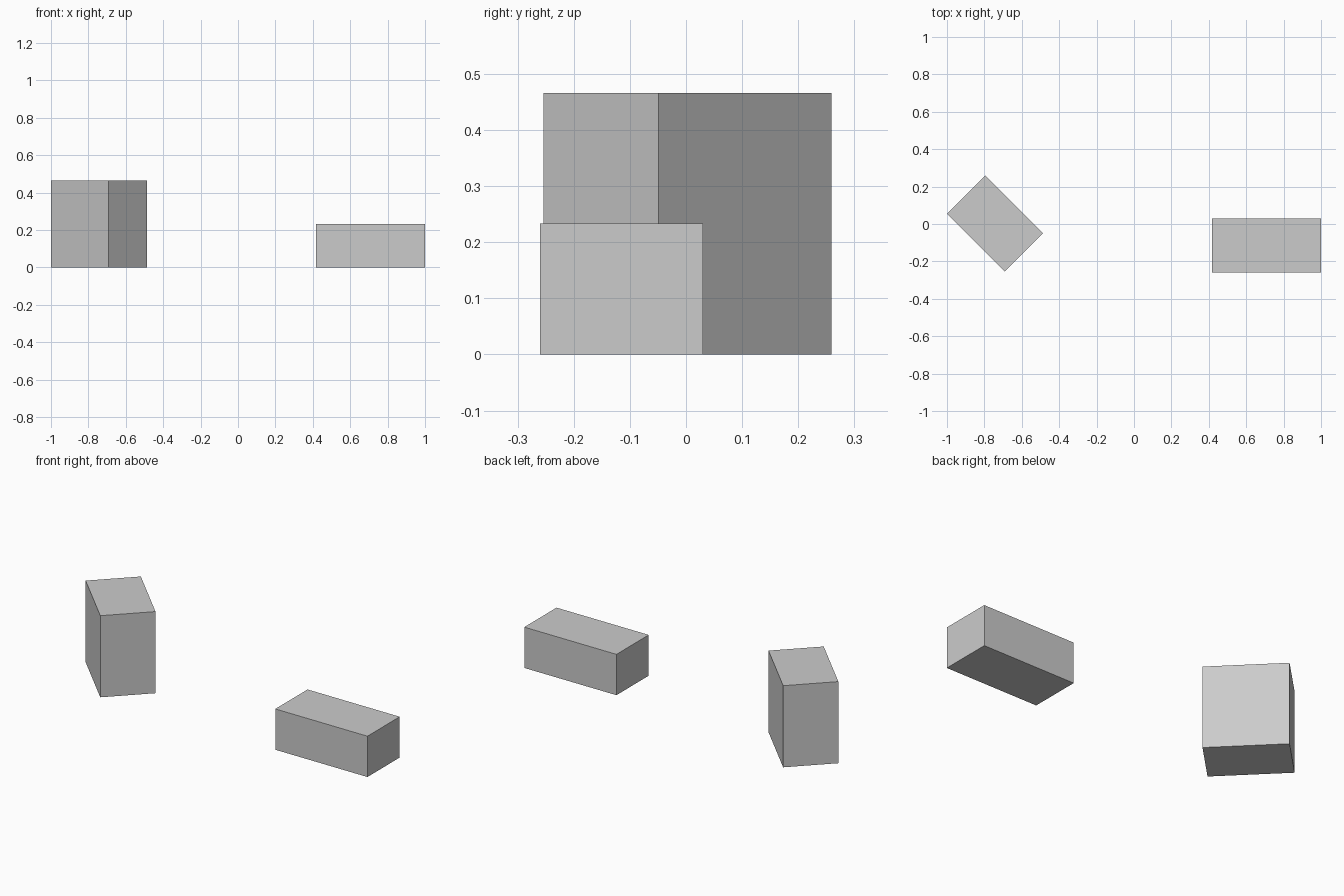
import bpy
from math import radians

if "Cube" in bpy.data.objects:
    bpy.data.objects.remove(bpy.data.objects["Cube"])


def box(name, size, centre, turn=0):
    """Box standing on the ground, turned about the vertical axis."""
    bpy.ops.mesh.primitive_cube_add(
        size=1, location=(*centre, size[2] / 2), rotation=(0, 0, radians(turn)))
    ob = bpy.context.object
    ob.name = name
    ob.scale = size
    bpy.ops.object.transform_apply(location=False, rotation=False, scale=True)
    return ob


# Tall block, turned diagonally
box("tall_block", (0.436, 0.29, 0.466), (-0.7435, 0.0025), -45)

# Low long block
box("low_block", (0.582, 0.291, 0.233), (0.709, -0.115))
